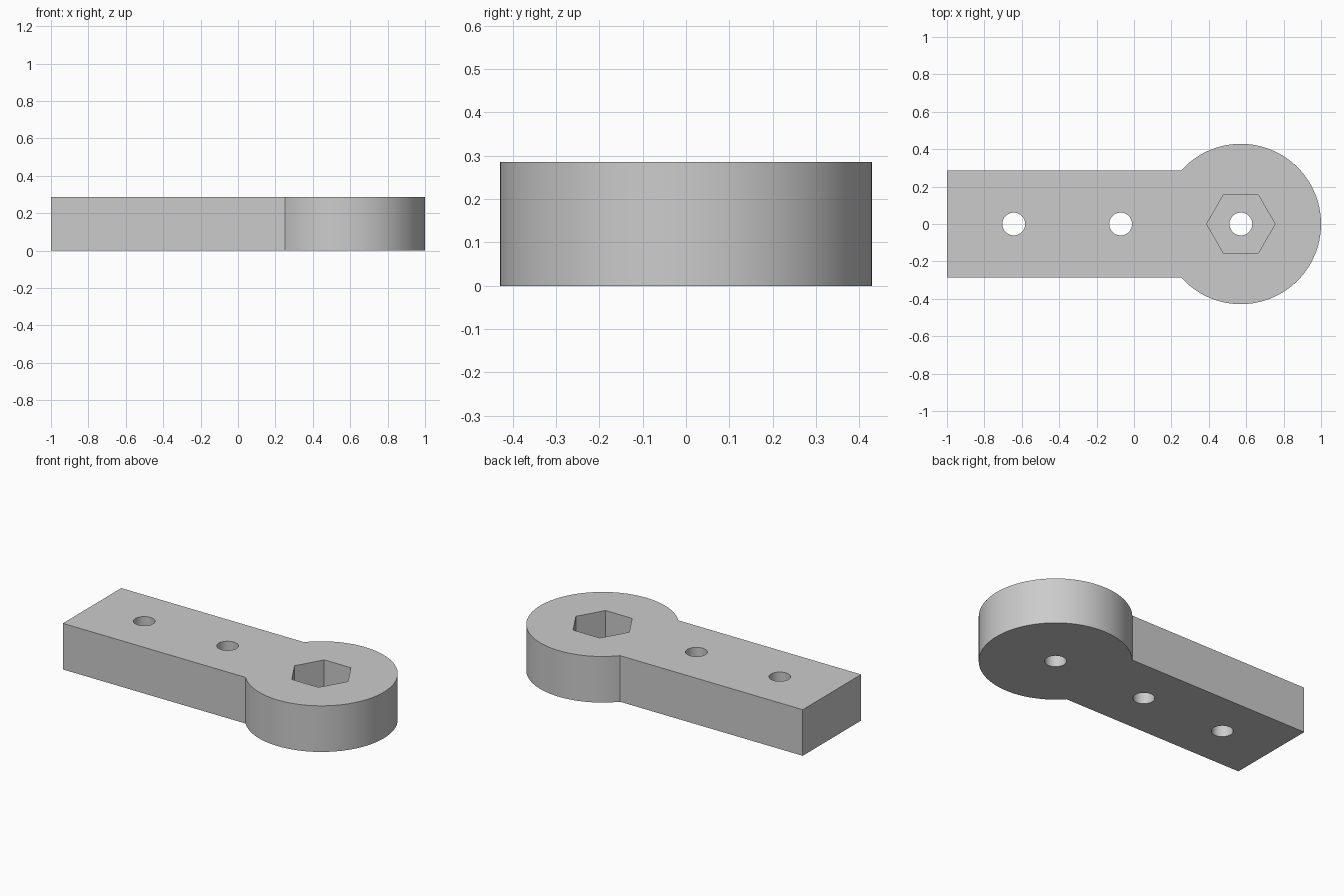
import bpy
import bmesh
from math import asin, cos, sin, pi

if "Cube" in bpy.data.objects:
    bpy.data.objects.remove(bpy.data.objects["Cube"], do_unlink=True)

U = 1 / 7                      # design unit
HEIGHT = 2 * U
HALF_WIDTH = 2 * U
HEAD_R = 3 * U
HEAD_X = 1 - HEAD_R
HOLE_R = 0.061
HEX_R = 0.183
FLOOR = 0.086                  # material left under the hex pocket

grey = bpy.data.materials.new("plain grey")
grey.use_nodes = True
colour = (0.6, 0.6, 0.6, 1)
grey.diffuse_color = colour
grey.node_tree.nodes["Principled BSDF"].inputs["Base Color"].default_value = colour


def prism(name, outline, z0, z1):
    """Extrude a counter-clockwise outline from z0 to z1."""
    bm = bmesh.new()
    base = bm.faces.new([bm.verts.new((x, y, z0)) for x, y in outline])
    top = bmesh.ops.extrude_face_region(bm, geom=[base], use_keep_orig=True)
    verts = [g for g in top["geom"] if isinstance(g, bmesh.types.BMVert)]
    bmesh.ops.translate(bm, verts=verts, vec=(0, 0, z1 - z0))
    bmesh.ops.recalc_face_normals(bm, faces=bm.faces)
    mesh = bpy.data.meshes.new(name)
    bm.to_mesh(mesh)
    bm.free()
    mesh.materials.append(grey)
    obj = bpy.data.objects.new(name, mesh)
    bpy.context.collection.objects.link(obj)
    return obj


def arc(cx, r, start, end, steps):
    angles = [start + (end - start) * i / steps for i in range(steps + 1)]
    return [(cx + r * cos(a), r * sin(a)) for a in angles]


def ring(cx, r, sides):
    return arc(cx, r, 0, 2 * pi, sides)[:-1]


# Arm and round head as one outline
join = pi - asin(HALF_WIDTH / HEAD_R)
outline = arc(HEAD_X, HEAD_R, -join, join, 96)
outline += [(-1, HALF_WIDTH), (-1, -HALF_WIDTH)]
body = prism("lever_arm", outline, 0, HEIGHT)

# Bolt holes and hexagonal nut pocket
cutters = [prism("bolt_hole_cutter", ring(x, HOLE_R, 48), -0.1, HEIGHT + 0.1)
           for x in (-4.5 * U, -0.5 * U, HEAD_X)]
cutters.append(prism("nut_pocket_cutter", ring(HEAD_X, HEX_R, 6), FLOOR, HEIGHT + 0.1))

bpy.ops.object.select_all(action="DESELECT")
bpy.context.view_layer.objects.active = body
body.select_set(True)
for cutter in cutters:
    cutter.hide_render = True
    cut = body.modifiers.new(cutter.name, "BOOLEAN")
    cut.operation = "DIFFERENCE"
    cut.solver = "EXACT"
    cut.object = cutter
    bpy.ops.object.modifier_apply(modifier=cut.name)
    bpy.data.objects.remove(cutter, do_unlink=True)

# Smooth round walls, crisp edges
bpy.ops.object.shade_smooth_by_angle(angle=pi / 6)
